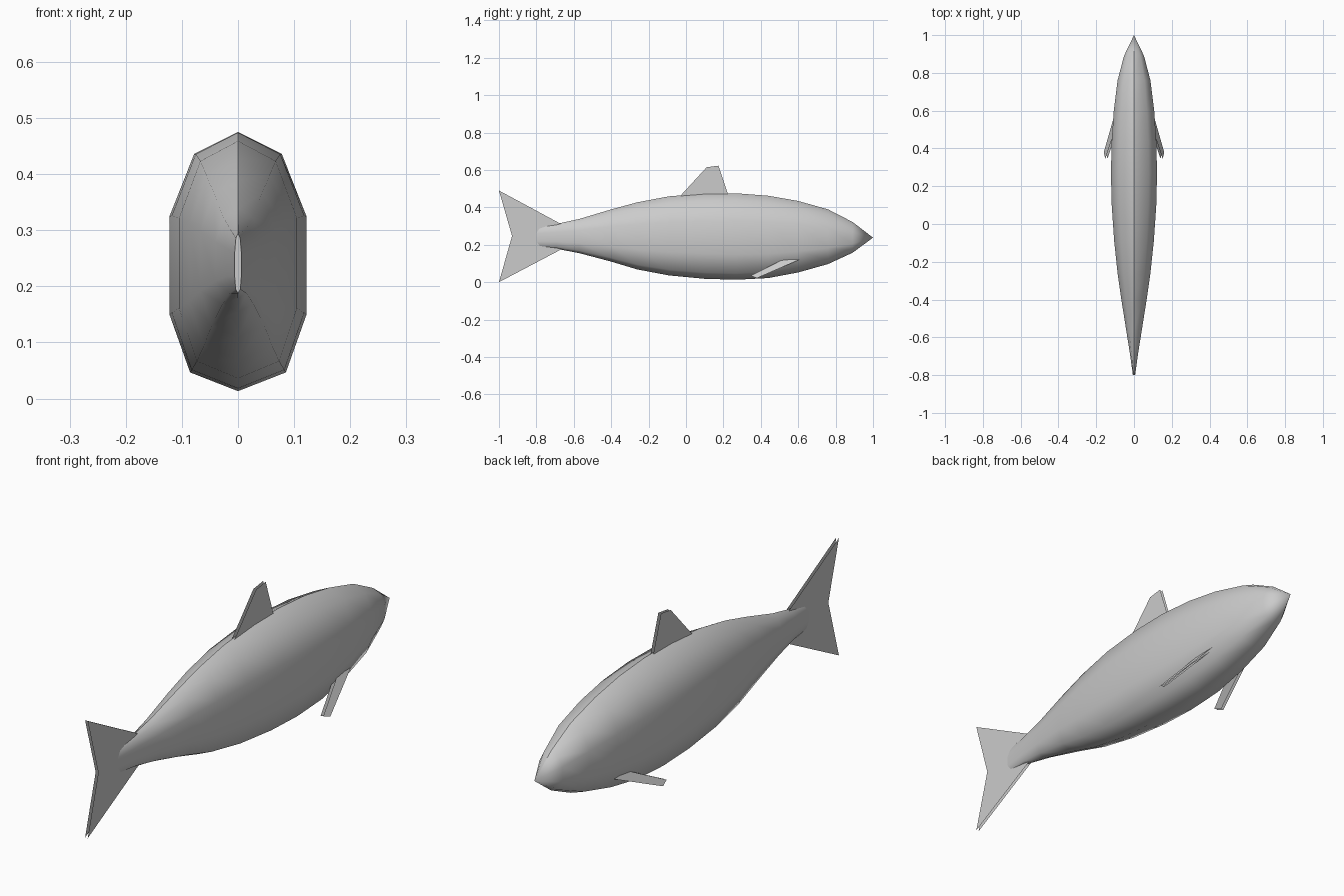
import bpy, bmesh

if "Cube" in bpy.data.objects:
    bpy.data.objects.remove(bpy.data.objects["Cube"])

# Body stations: y, top z, bottom z, half width
STATIONS = [
    (-0.80, 0.295, 0.187, 0.006), (-0.69, 0.312, 0.178, 0.021),
    (-0.57, 0.338, 0.155, 0.040), (-0.40, 0.389, 0.110, 0.067),
    (-0.26, 0.427, 0.068, 0.087), (-0.09, 0.459, 0.036, 0.105),
    (0.10, 0.474, 0.018, 0.118), (0.27, 0.475, 0.013, 0.122),
    (0.44, 0.462, 0.022, 0.118), (0.60, 0.434, 0.052, 0.107),
    (0.76, 0.389, 0.097, 0.087), (0.89, 0.322, 0.157, 0.053),
]
# Half cross-section from back ridge to belly (x, z as fractions)
HALF = [(0, 1), (0.64, 0.83), (1, 0.35), (1, -0.41), (0.7, -0.855), (0, -1)]
RING = HALF + [(-x, z) for x, z in HALF[-2:0:-1]]


def finish(name, bm, smooth=False):
    mesh = bpy.data.meshes.new(name)
    for f in bm.faces:
        f.smooth = smooth
    bm.to_mesh(mesh)
    bm.free()
    ob = bpy.data.objects.new(name, mesh)
    bpy.context.collection.objects.link(ob)
    return ob


# Body: lofted rings closed by a pointed nose
bm = bmesh.new()
rings = []
for y, top, low, w in STATIONS:
    mid, h = (top + low) / 2, (top - low) / 2
    rings.append([bm.verts.new((x * w, y, mid + z * h)) for x, z in RING])
n = len(RING)
for a, b in zip(rings, rings[1:]):
    for i in range(n):
        j = (i + 1) % n
        bm.faces.new((a[i], a[j], b[j], b[i]))
nose = bm.verts.new((0, 1, 0.238))
for i in range(n):
    bm.faces.new((rings[-1][i], rings[-1][(i + 1) % n], nose))
bm.faces.new(rings[0])
bmesh.ops.recalc_face_normals(bm, faces=bm.faces)
# Crisp ridge along the back
ridge = [r[0] for r in rings] + [nose]
for a, b in zip(ridge, ridge[1:]):
    bm.edges.get((a, b)).smooth = False
for v in rings[0]:
    for e in v.link_edges:
        if e.other_vert(v) in rings[0]:
            e.smooth = False
finish("body", bm, True)


# Fins: two thin parallel sheets from a y,z outline
def fin(name, outline, x_at=lambda z: 0.0, gap=0.012, mirror=1):
    bm = bmesh.new()
    for s in (-1, 1):
        vs = [bm.verts.new((mirror * x_at(z) + s * gap / 2, y, z)) for y, z in outline]
        f = bm.faces.new(vs)
        f.normal_update()
        if f.normal.x * s < 0:
            f.normal_flip()
    return finish(name, bm)


fin("tail_fin", [(-1, 0.49), (-0.93, 0.247), (-1, 0.0), (-0.62, 0.2), (-0.62, 0.285)])
fin("back_fin", [(-0.05, 0.44), (0.11, 0.614), (0.174, 0.623), (0.235, 0.44)])
for side, m in (("right", 1), ("left", -1)):
    fin(side + "_side_fin",
        [(0.61, 0.122), (0.52, 0.122), (0.345, 0.034), (0.38, 0.022)],
        lambda z: 0.154 - (z - 0.022) * 0.66, mirror=m)
